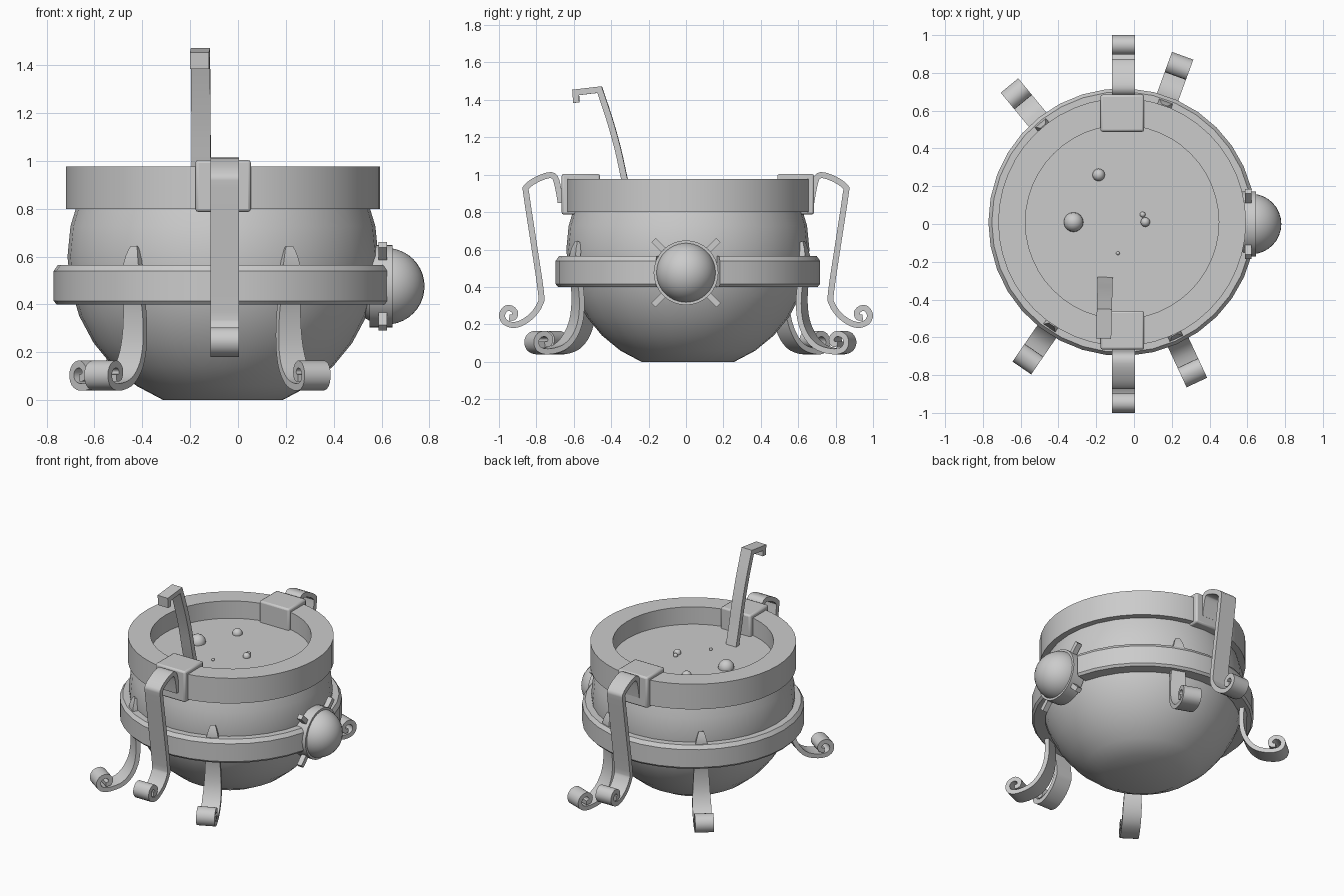
import bpy, bmesh, math
from mathutils import Matrix, Vector

if "Cube" in bpy.data.objects:
    bpy.data.objects.remove(bpy.data.objects["Cube"])

CX, CY = -0.063, 0.01   # axis of the pot


def finish(name, bm, angle=35, bevel=0):
    bmesh.ops.recalc_face_normals(bm, faces=bm.faces)
    me = bpy.data.meshes.new(name)
    bm.to_mesh(me)
    bm.free()
    ob = bpy.data.objects.new(name, me)
    bpy.context.collection.objects.link(ob)
    if bevel:
        m = ob.modifiers.new("bevel", 'BEVEL')
        m.width, m.segments = bevel, 2
    bpy.ops.object.select_all(action='DESELECT')
    ob.select_set(True)
    bpy.context.view_layer.objects.active = ob
    bpy.ops.object.shade_smooth_by_angle(angle=math.radians(angle))
    return ob


def lathe(name, prof, sides, start=0, sweep=360, closed=True, angle=35, bevel=0):
    """Turn an (r, z) profile about the pot axis; a partial sweep gets end caps."""
    bm = bmesh.new()
    full = sweep == 360
    rings = []
    for i in range(sides if full else sides + 1):
        a = math.radians(start + sweep * i / sides)
        rings.append([bm.verts.new((CX + r * math.cos(a), CY + r * math.sin(a), z)) for r, z in prof])
    n = len(prof)
    for i in range(sides):
        A, B = rings[i], rings[(i + 1) % len(rings)]
        for j in range(n if closed else n - 1):
            k = (j + 1) % n
            bm.faces.new((A[j], B[j], B[k], A[k]))
    if not full:
        bm.faces.new(rings[0])
        bm.faces.new(rings[-1])
    elif not closed:
        bm.faces.new([r[0] for r in rings])
        bm.faces.new([r[-1] for r in rings])
    return finish(name, bm, angle, bevel)


def smooth_path(pts, steps=3):
    """Catmull-Rom through 2D points."""
    P = [Vector(p) for p in pts]
    out = []
    for i in range(len(P) - 1):
        a, b, c, d = P[max(i - 1, 0)], P[i], P[i + 1], P[min(i + 2, len(P) - 1)]
        for s in range(steps):
            t = s / steps
            out.append(0.5 * (2 * b + (c - a) * t + (2 * a - 5 * b + 4 * c - d) * t * t
                              + (3 * b - a - 3 * c + d) * t ** 3))
    return out + [P[-1]]


def strip(name, pts, width, thick, mat):
    """Flat bar along an (x, z) path; width is a function of path fraction."""
    bm = bmesh.new()
    secs = []
    n = len(pts)
    for i, p in enumerate(pts):
        d0 = (p - pts[i - 1]).normalized() if i else (pts[1] - p).normalized()
        d1 = (pts[i + 1] - p).normalized() if i < n - 1 else d0
        t = (d0 + d1).normalized()
        h = thick / 2 / max(t.dot(d1), 0.5)
        o = Vector((-t.y, t.x)) * h
        w = width(i / (n - 1)) / 2
        secs.append([bm.verts.new(mat @ Vector((q.x, y, q.y)))
                     for q, y in ((p + o, -w), (p + o, w), (p - o, w), (p - o, -w))])
    for A, B in zip(secs, secs[1:]):
        for j in range(4):
            k = (j + 1) % 4
            bm.faces.new((A[j], A[k], B[k], B[j]))
    bm.faces.new(secs[0])
    bm.faces.new(secs[-1])
    return finish(name, bm, 40)


def box(name, lo, hi, bevel=0, mat=Matrix()):
    bm = bmesh.new()
    lo, hi = Vector(lo), Vector(hi)
    s = hi - lo
    bmesh.ops.create_cube(bm, size=1, matrix=mat @ Matrix.Translation((lo + hi) / 2)
                          @ Matrix.Diagonal((s.x, s.y, s.z, 1)))
    return finish(name, bm, 35, bevel)


def ball(name, loc, r, u=24, v=16):
    bm = bmesh.new()
    bmesh.ops.create_uvsphere(bm, u_segments=u, v_segments=v, radius=r, matrix=Matrix.Translation(loc))
    return finish(name, bm, 60)


# bowl: sphere with the bottom cut flat, closed inside the rim
bowl = [(0.65 * math.cos(math.radians(a)), 0.6 + 0.65 * math.sin(math.radians(a)))
        for a in (-67.5, -56.25, -45, -33.75, -22.5, -11.25, 0, 11.25, 22.5)]
lathe("bowl", [(r, max(z, 0)) for r, z in bowl], 32, closed=False)

# rim and liquid
lathe("rim", [(0.512, 0.80), (0.656, 0.80), (0.656, 0.977), (0.512, 0.977)], 48)
lathe("liquid", [(0.52, 0.83), (0.52, 0.855)], 48, closed=False)
for i, (x, y, r) in enumerate([(-0.32, 0.01, 0.052), (-0.187, 0.26, 0.033), (0.06, 0.01, 0.025),
                               (0.046, 0.05, 0.015), (-0.085, -0.155, 0.01)]):
    ball(f"bubble_{i}", (x, y, 0.86), r, 16, 10)

# belt, open where the gem sits
lathe("belt", [(0.62, 0.40), (0.695, 0.40), (0.708, 0.415), (0.708, 0.54), (0.69, 0.565), (0.62, 0.565)],
      32, start=14, sweep=332)

# gem with setting and four claws
bm = bmesh.new()
bmesh.ops.create_cone(bm, cap_ends=True, segments=32, radius1=0.173, radius2=0.173, depth=0.095,
                      matrix=Matrix.Translation((0.598, 0, 0.476)) @ Matrix.Rotation(math.pi / 2, 4, 'Y'))
finish("gem_setting", bm)
ball("gem", (0.62, 0, 0.476), 0.16, 32, 20)
for k in range(4):
    M = Matrix.Translation((0.605, 0, 0.476)) @ Matrix.Rotation(math.radians(45 + 90 * k), 4, 'X')
    box(f"gem_claw_{k}", (-0.018, -0.016, 0.14), (0.018, 0.016, 0.245), mat=M)

# curled legs, tapering to a point above the belt
leg = smooth_path([(0.645, 0.64), (0.665, 0.57), (0.66, 0.45), (0.65, 0.37), (0.65, 0.28), (0.665, 0.20),
                   (0.70, 0.13), (0.75, 0.082), (0.81, 0.06), (0.87, 0.055), (0.91, 0.072), (0.922, 0.108),
                   (0.905, 0.14), (0.868, 0.15), (0.84, 0.128), (0.845, 0.098), (0.872, 0.092)])
for k, ang in enumerate((70, 129.5, -124.5, -65)):
    M = Matrix.Translation((CX, CY, 0)) @ Matrix.Rotation(math.radians(ang), 4, 'Z')
    strip(f"leg_{k}", leg, lambda t: min(0.03 + t * 0.72, 0.07 + t * 0.14, 0.12), 0.03, M)

# handles and rim clamps, front and back
handle = smooth_path([(0.67, 0.85), (0.682, 0.92), (0.70, 0.985), (0.735, 0.997), (0.80, 0.973), (0.852, 0.935),
                      (0.853, 0.89), (0.815, 0.64), (0.775, 0.37), (0.78, 0.31), (0.82, 0.25), (0.88, 0.207),
                      (0.93, 0.197), (0.97, 0.215), (0.984, 0.25), (0.965, 0.283), (0.935, 0.285),
                      (0.913, 0.262), (0.922, 0.237), (0.945, 0.237)])
for side, deg in (("back", 90), ("front", -90)):
    M = Matrix.Translation((-0.056, 0, 0)) @ Matrix.Rotation(math.radians(deg), 4, 'Z')
    strip(f"{side}_handle", handle, lambda t: 0.12, 0.032, M)
    y0, y1 = (0.488, 0.685) if deg > 0 else (-0.665, -0.46)
    box(f"{side}_clamp", (-0.178, y0, 0.787), (0.054, y1, 1.004), bevel=0.012)

# spoon handle with a hooked end
spoon = smooth_path([(0.285, 0.80), (0.31, 0.90), (0.332, 0.99), (0.365, 1.14), (0.41, 1.30), (0.462, 1.455)])
spoon += [Vector((0.59, 1.44)), Vector((0.586, 1.385))]
strip("spoon", spoon, lambda t: 0.08, 0.033,
      Matrix.Translation((-0.145, 0, 0)) @ Matrix.Rotation(math.radians(-91.5), 4, 'Z'))
